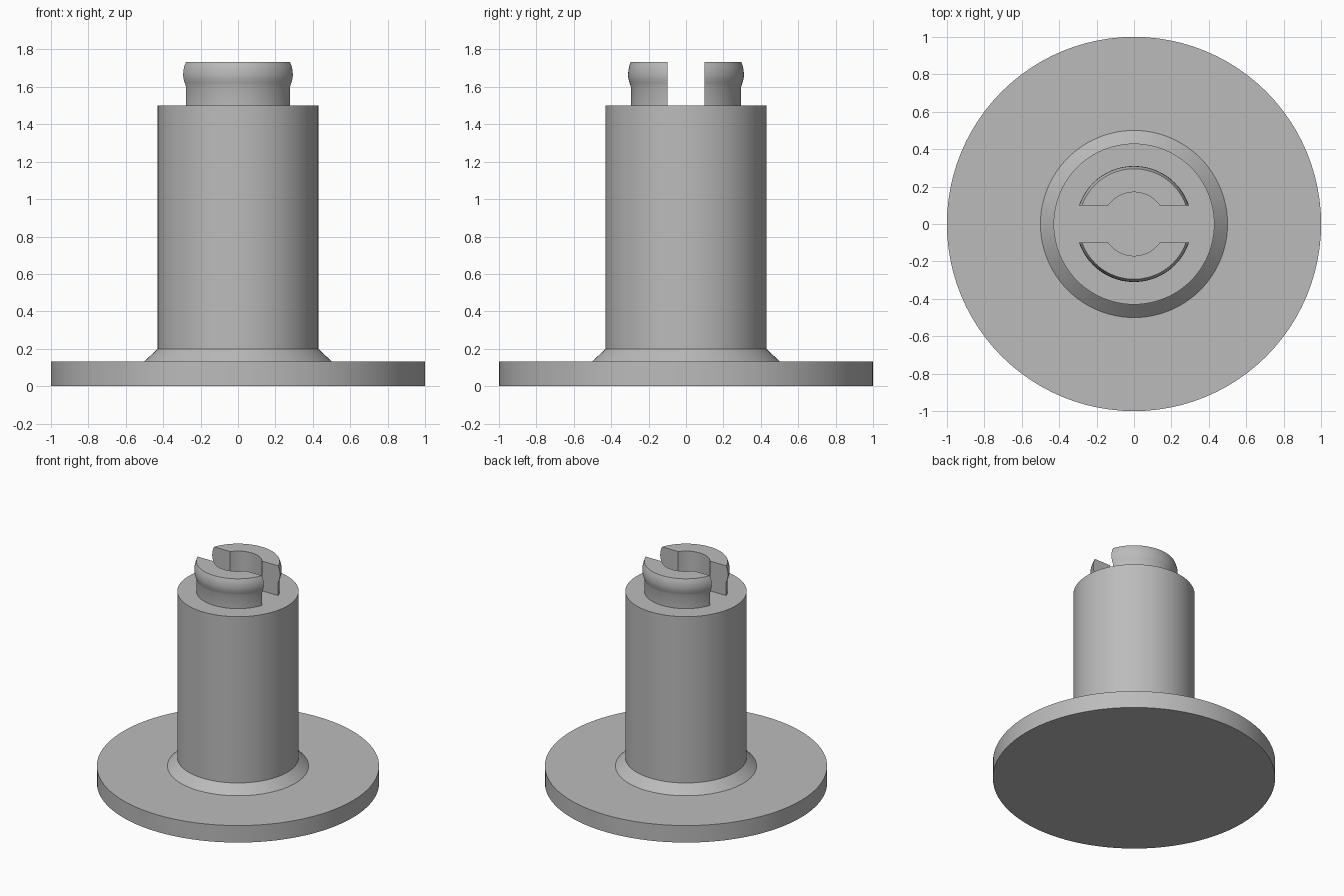
import bpy, bmesh, math
from mathutils import Vector

default = bpy.data.objects.get("Cube")
if default:
    bpy.data.objects.remove(default, do_unlink=True)

SEGMENTS = 96
SLOT_HALF = 0.1

grey = bpy.data.materials.new("plain grey")
grey.use_nodes = True
GREY = (0.5, 0.5, 0.5, 1)
grey.diffuse_color = GREY
grey.node_tree.nodes["Principled BSDF"].inputs["Base Color"].default_value = GREY


def lathe(profile, closed=False):
    """Revolve (radius, height) points around z."""
    bm = bmesh.new()
    verts = [bm.verts.new((r, 0, z)) for r, z in profile]
    edges = [bm.edges.new(pair) for pair in zip(verts, verts[1:])]
    if closed:
        edges.append(bm.edges.new((verts[-1], verts[0])))
    bmesh.ops.spin(bm, geom=verts + edges, cent=(0, 0, 0), axis=(0, 0, 1),
                   angle=math.tau, steps=SEGMENTS, use_duplicate=False)
    bmesh.ops.remove_doubles(bm, verts=bm.verts, dist=0.0001)
    return bm


def finish(bm, name):
    bmesh.ops.recalc_face_normals(bm, faces=bm.faces)
    mesh = bpy.data.meshes.new(name)
    bm.to_mesh(mesh)
    bm.free()
    mesh.materials.append(grey)
    obj = bpy.data.objects.new(name, mesh)
    bpy.context.collection.objects.link(obj)
    bpy.ops.object.select_all(action="DESELECT")
    obj.select_set(True)
    bpy.context.view_layer.objects.active = obj
    bpy.ops.object.shade_smooth_by_angle(angle=math.radians(30))
    return obj


# Round base, chamfered collar and solid post in one turned body
finish(lathe([(0, 0), (1, 0), (1, 0.133), (0.5, 0.133), (0.43, 0.2),
              (0.43, 1.5), (0, 1.5)]), "base_and_post")

# Snap prongs: a bored ring with a rounded lip, split by a straight slot
BORE, NECK, LIP = 0.17, 0.295, 0.31
ring = [(BORE, 1.49), (NECK, 1.49), (NECK, 1.6), (0.302, 1.622),
        (0.308, 1.643), (LIP, 1.665), (0.308, 1.69), (0.303, 1.713),
        (NECK, 1.733), (BORE, 1.733)]
for name, side in (("back_prong", 1), ("front_prong", -1)):
    bm = lathe(ring, closed=True)
    cut = bmesh.ops.bisect_plane(
        bm, geom=bm.verts[:] + bm.edges[:] + bm.faces[:],
        plane_co=Vector((0, side * SLOT_HALF, 0)),
        plane_no=Vector((0, side, 0)), clear_inner=True)
    rim = [e for e in cut["geom_cut"] if isinstance(e, bmesh.types.BMEdge)]
    bmesh.ops.holes_fill(bm, edges=rim, sides=0)
    finish(bm, name)
